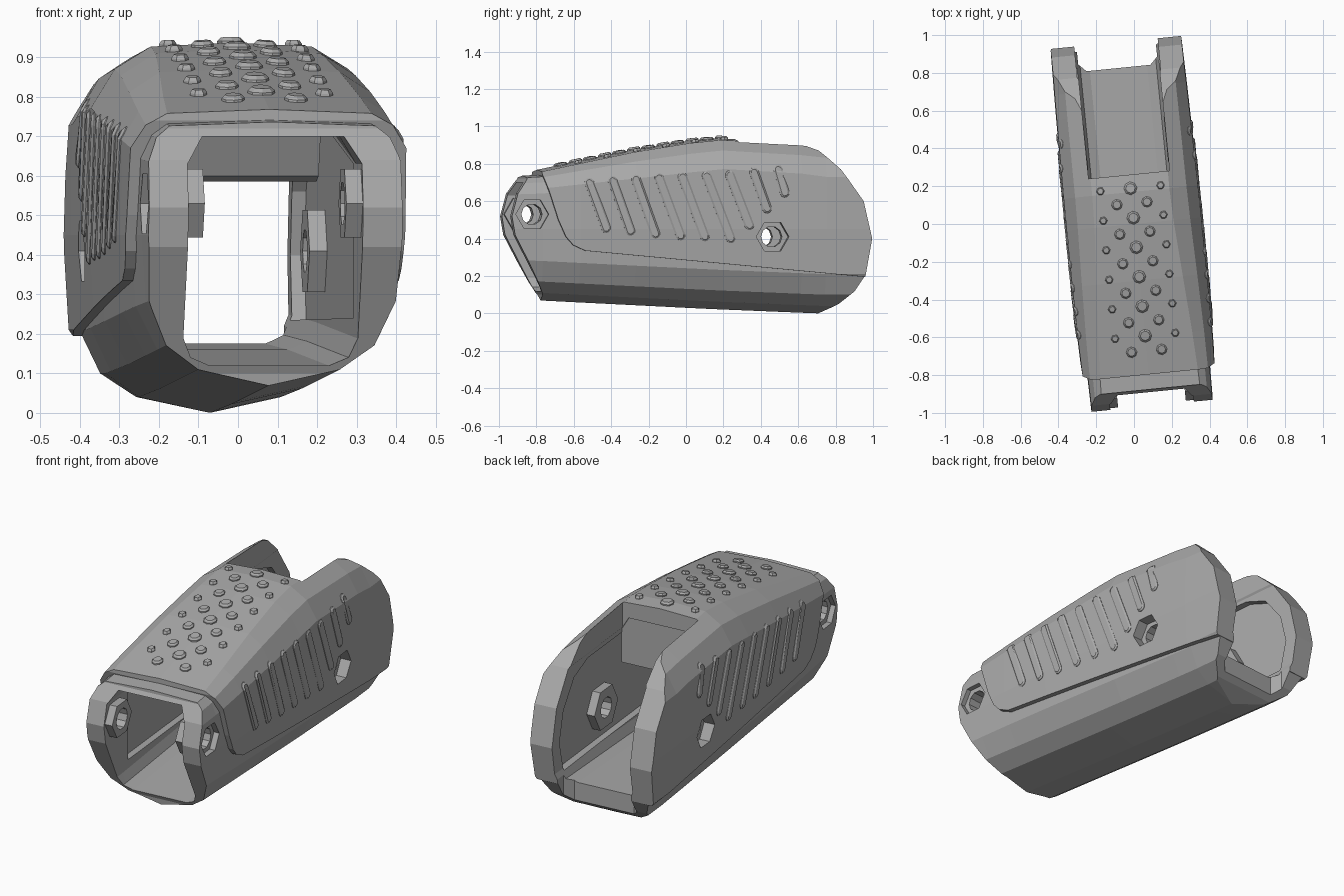
import bpy, bmesh, math
from mathutils import Matrix, Vector

if "Cube" in bpy.data.objects:
    bpy.data.objects.remove(bpy.data.objects["Cube"])

TURN = Matrix.Rotation(math.radians(5.7), 4, 'Z')
grey = bpy.data.materials.new("mid_grey")
grey.diffuse_color = (0.4, 0.4, 0.4, 1)
grey.use_nodes = True
grey.node_tree.nodes["Principled BSDF"].inputs["Base Color"].default_value = grey.diffuse_color

# y, top z, half width, half width of flat top, shoulder drop, bottom z
STATIONS = [(-1.2, .745, .343, .27, .09, .085), (-.8, .768, .350, .26, .10, .07),
            (-.6, .81, .355, .25, .12, .06), (-.3, .872, .358, .23, .15, .045),
            (0, .92, .358, .21, .165, .03), (.17, .937, .357, .205, .165, .022),
            (.59, .912, .352, .21, .165, .005), (.72, .90, .350, .21, .17, 0),
            (1.2, .89, .340, .21, .17, 0)]


def station(y):
    for a, b in zip(STATIONS, STATIONS[1:]):
        if y <= b[0]:
            t = (y - a[0]) / (b[0] - a[0])
            return [p + (q - p) * t for p, q in zip(a, b)]


def half_section(y, inset=0):
    _, zt, w, tf, drop, zb = station(y)
    w, zt = w - inset, zt - inset
    return [(0, zt), (tf, zt - .01), (tf + (w - tf) * .6, zt - drop * .4), (w, zt - drop),
            (w + .003, .45), (w - .008, zb + .21), (.265, zb + .1), (.18, zb + .04), (0, zb)]


def side_x(y, z):
    s = half_section(y)
    for (x0, z0), (x1, z1) in zip(s, s[1:]):
        if z1 <= z <= z0:
            return x0 + (x1 - x0) * (z0 - z) / (z0 - z1)
    return .34


def loft(name, rings):
    """Closed solid skinned through rings of equal point count."""
    bm = bmesh.new()
    vs = [[bm.verts.new(p) for p in r] for r in rings]
    n = len(vs[0])
    for a, b in zip(vs, vs[1:]):
        for i in range(n):
            bm.faces.new((a[i], a[(i + 1) % n], b[(i + 1) % n], b[i]))
    bm.faces.new(vs[0])
    bm.faces.new(vs[-1])
    bmesh.ops.recalc_face_normals(bm, faces=bm.faces)
    me = bpy.data.meshes.new(name)
    bm.to_mesh(me)
    bm.free()
    ob = bpy.data.objects.new(name, me)
    bpy.context.collection.objects.link(ob)
    me.materials.append(grey)
    return ob


def prism(name, profile, x0, x1):
    return loft(name, [[(x, y, z) for y, z in profile] for x in (x0, x1)])


def polygon(y, z, r, n):
    return [(y + r * math.cos(2 * math.pi * i / n), z + r * math.sin(2 * math.pi * i / n))
            for i in range(n)]


def boolean(ob, tool, op='DIFFERENCE'):
    m = ob.modifiers.new("cut", 'BOOLEAN')
    m.operation, m.object, m.solver = op, tool, 'EXACT'
    dg = bpy.context.evaluated_depsgraph_get()
    me = bpy.data.meshes.new_from_object(ob.evaluated_get(dg))
    ob.modifiers.clear()
    ob.data = me


def body(name, inset):
    rings = []
    for s in STATIONS:
        h = half_section(s[0], inset)
        rings.append([(x, s[0], z) for x, z in h] + [(-x, s[0], z) for x, z in h[-2:0:-1]])
    return loft(name, rings)


# inner frame with front cuff and belly, and the raised shield over it
frame = body("inner_frame", .027)
shield = body("outer_shield", 0)
frame_side = [(-.87, 1), (-.88, .72), (-.935, .64), (-.967, .52), (-.95, .42), (-.785, .1),
              (-.76, -.1), (.6, -.1), (.71, 0), (.80, .05), (.88, .12), (.93, .2), (.955, .4),
              (.91, .59), (.79, .76), (.68, .86), (.5, 1)]
shield_side = [(-.80, 1), (-.80, .74), (-.765, .64), (-.72, .50), (-.68, .41), (-.64, .365),
               (-.575, .335), (.93, .195), (.966, .4), (.92, .6), (.8, .77), (.69, .87),
               (.59, .908), (.4, 1)]
helpers = []
for ob, prof in ((frame, frame_side), (shield, shield_side)):
    cutter = prism("side_outline_cutter", prof, -1, 1)
    boolean(ob, cutter, 'INTERSECT')
    helpers.append(cutter)

# hollow interior, wide pocket behind the rims, open back notch, cut-back floor edge
cavity_rings = []
for y, zb, zt in ((-1.2, .115, .70), (-.78, .12, .70), (.25, .16, .84), (1.2, .185, .84)):
    w, c = .222, .07
    h = [(w - c, zb), (w - c * .3, zb + c * .3), (w, zb + c), (w, zt - c), (w - c * .6, zt)]
    cavity_rings.append([(x, y, z) for x, z in h] + [(-x, y, z) for x, z in reversed(h)])
cavity = loft("cavity_cutter", cavity_rings)
pocket = prism("wide_pocket_cutter", [(-.72, .24), (.85, .235), (.89, .4), (.85, .56),
                                      (.74, .70), (.60, .75), (.2, .75), (-.72, .63)], -.258, .258)
notch = prism("notch_cutter", [(.262, .5), (1.3, .5), (1.3, 1.2), (.262, 1.2)], -.2155, .2155)
floor_cut = loft("floor_edge_cutter", [
    [(x, y, z) for x, y in ((-.21, 1.3), (-.21, .87), (-.17, .83), (.17, .83), (.21, .87), (.21, 1.3))]
    for z in (-.1, .4)])
cuts = [cavity, pocket, notch, floor_cut]

# pivot holes with hexagonal outer pockets
PIVOTS = [(-.858, .53, .1, .18), (.43, .41, .12, .213)]
hole_cutters = []
for y, z, r, _ in PIVOTS:
    hole_cutters.append(prism("pivot_hole_cutter", polygon(y, z, .056, 10), -1, 1))
    for s in (-1, 1):
        cuts.append(prism("hex_pocket_cutter", polygon(y, z, .088, 6), s * .295, s * .6))
cuts += hole_cutters
for ob in (frame, shield):
    for c in cuts:
        boolean(ob, c)

# hexagonal bosses inside the walls
for y, z, r, inner in PIVOTS:
    for s in (-1, 1):
        boss = prism("pivot_boss", polygon(y, z, r, 6), s * inner, s * .27)
        for c in hole_cutters:
            boolean(boss, c)

# cross beam under the back edge of the roof
prism("roof_cross_beam", [(.20, .60), (.255, .585), (.255, .90), (.15, .86), (.15, .70)],
      -.225, .225)

# slanted grip ribs on both sides
TOPS = [(-.52, .70), (-.395, .71), (-.27, .717), (-.145, .725), (-.02, .73),
        (.11, .735), (.235, .74), (.365, .755), (.495, .77)]
ENDS = [(-.43, .455), (-.30, .44), (-.165, .425), (-.03, .415), (.10, .41),
        (.24, .40), (.34, .47), (.435, .56), (.53, .645)]
for (y0, z0), (y1, z1) in zip(TOPS, ENDS):
    a, b = Vector((y0 - .035, z0)), Vector((y1 - .035, z1))
    ang = math.atan2(*reversed(a - b))
    for s in (-1, 1):
        rings = []
        for r, lift in ((.025, -.01), (.025, .003), (.016, .009)):
            ring = []
            for end, base in ((a, ang - math.pi / 2), (b, ang + math.pi / 2)):
                for i in range(6):
                    t = base + math.pi * i / 5
                    y, z = end.x + r * math.cos(t), end.y + r * math.sin(t)
                    ring.append((s * (side_x(y, z) + lift), y, z))
            rings.append(ring)
        loft("side_grip_rib", rings)


# staggered faceted studs on the top
def stud(x, y, r):
    def top(px, py):
        st = station(py)
        return st[1] - .01 * min(1, abs(px) / st[3])
    rings = []
    for k, lift in ((1, -.012), (1, .006), (.72, .015)):
        rings.append([(x + px * k, y + py * k, top(x + px * k, y + py * k) + lift)
                      for px, py in polygon(0, 0, r, 8 if r > .025 else 6)])
    loft("top_stud", rings)


for i in range(6):
    y = .19 - .157 * i
    stud(0, y, .035)
    for s in (-1, 1):
        stud(s * .08, y - .08, .029)
        stud(s * .16, y, .022)

# drop the cutters, turn the whole shell slightly
for c in helpers + cuts:
    bpy.data.objects.remove(c)
for ob in bpy.context.collection.objects:
    ob.data.transform(TURN)
